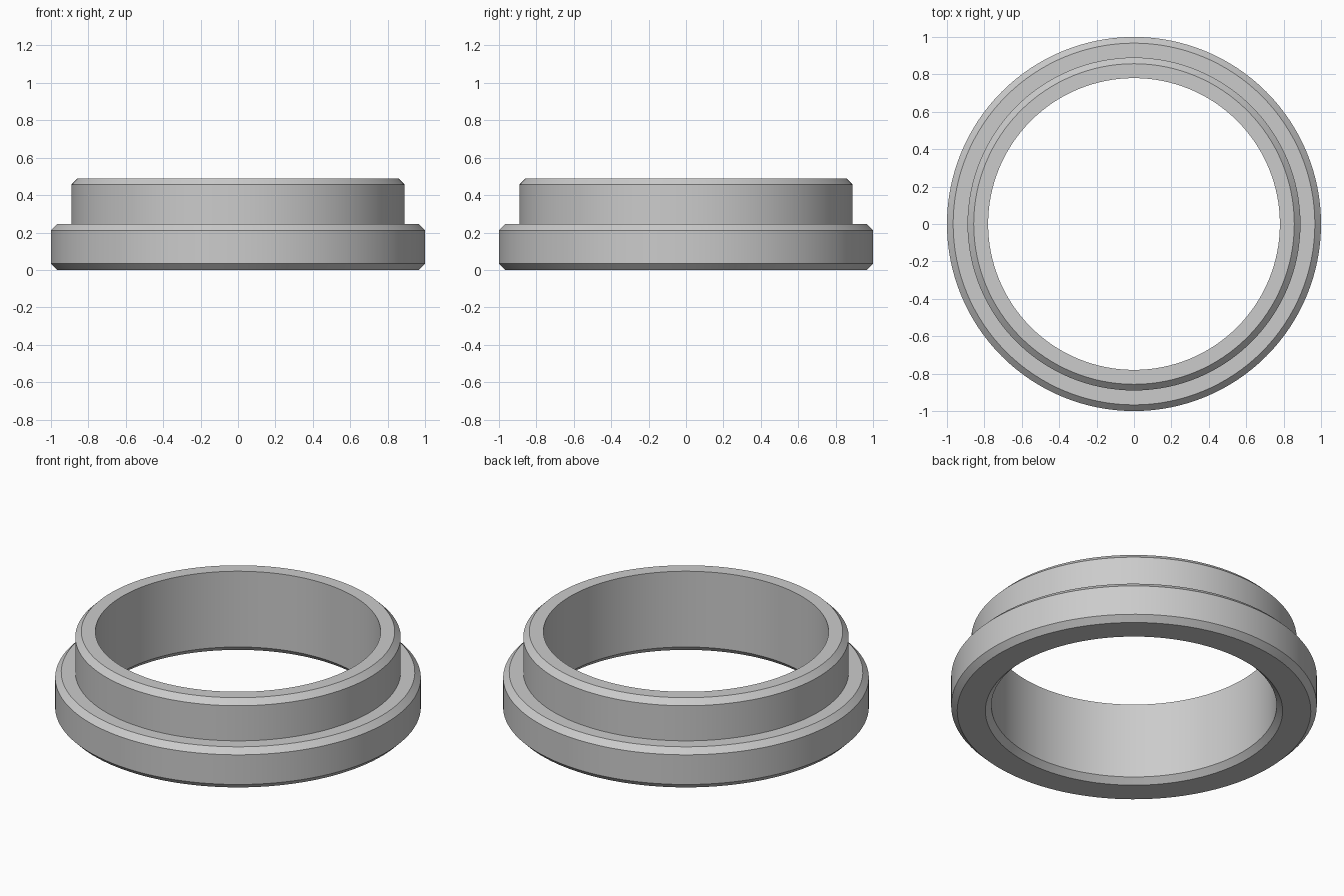
import bpy
import bmesh
import math
from mathutils import Vector

cube = bpy.data.objects.get("Cube")
if cube:
    bpy.data.objects.remove(cube, do_unlink=True)

SEGMENTS = 128
BORE, COLLAR, FLANGE = 0.78, 0.89, 1.0   # radii
STEP, TOP = 0.245, 0.49                  # heights
C = 0.033                                # chamfer size

# Plain grey metal
grey = bpy.data.materials.new("grey_metal")
grey.use_nodes = True
colour = (0.6, 0.6, 0.6, 1.0)
grey.diffuse_color = colour
for node in grey.node_tree.nodes:
    if node.type == "BSDF_PRINCIPLED":
        node.inputs["Base Color"].default_value = colour

# Closed cross-section (radius, height), counter-clockwise from the bore bottom
profile = [
    (BORE, C), (BORE + C, 0), (FLANGE - C, 0), (FLANGE, C),
    (FLANGE, STEP - C), (FLANGE - C, STEP), (COLLAR, STEP),
    (COLLAR, TOP - C), (COLLAR - C, TOP), (BORE, TOP),
]


def lathe(name, section, material):
    """Revolve a closed cross-section about the z axis."""
    bm = bmesh.new()
    rings = []
    for i in range(SEGMENTS):
        a = math.tau * i / SEGMENTS
        rings.append([bm.verts.new(Vector((r * math.cos(a), r * math.sin(a), z)))
                      for r, z in section])
    n = len(section)
    for i, ring in enumerate(rings):
        after = rings[(i + 1) % SEGMENTS]
        for j in range(n):
            k = (j + 1) % n
            bm.faces.new((ring[j], after[j], after[k], ring[k]))
    bmesh.ops.recalc_face_normals(bm, faces=bm.faces)
    mesh = bpy.data.meshes.new(name)
    bm.to_mesh(mesh)
    bm.free()
    mesh.materials.append(material)
    obj = bpy.data.objects.new(name, mesh)
    bpy.context.collection.objects.link(obj)
    return obj


# Flanged ring with a raised collar
ring = lathe("flanged_ring", profile, grey)
bpy.ops.object.select_all(action="DESELECT")
ring.select_set(True)
bpy.context.view_layer.objects.active = ring
bpy.ops.object.shade_smooth_by_angle(angle=math.radians(30))
